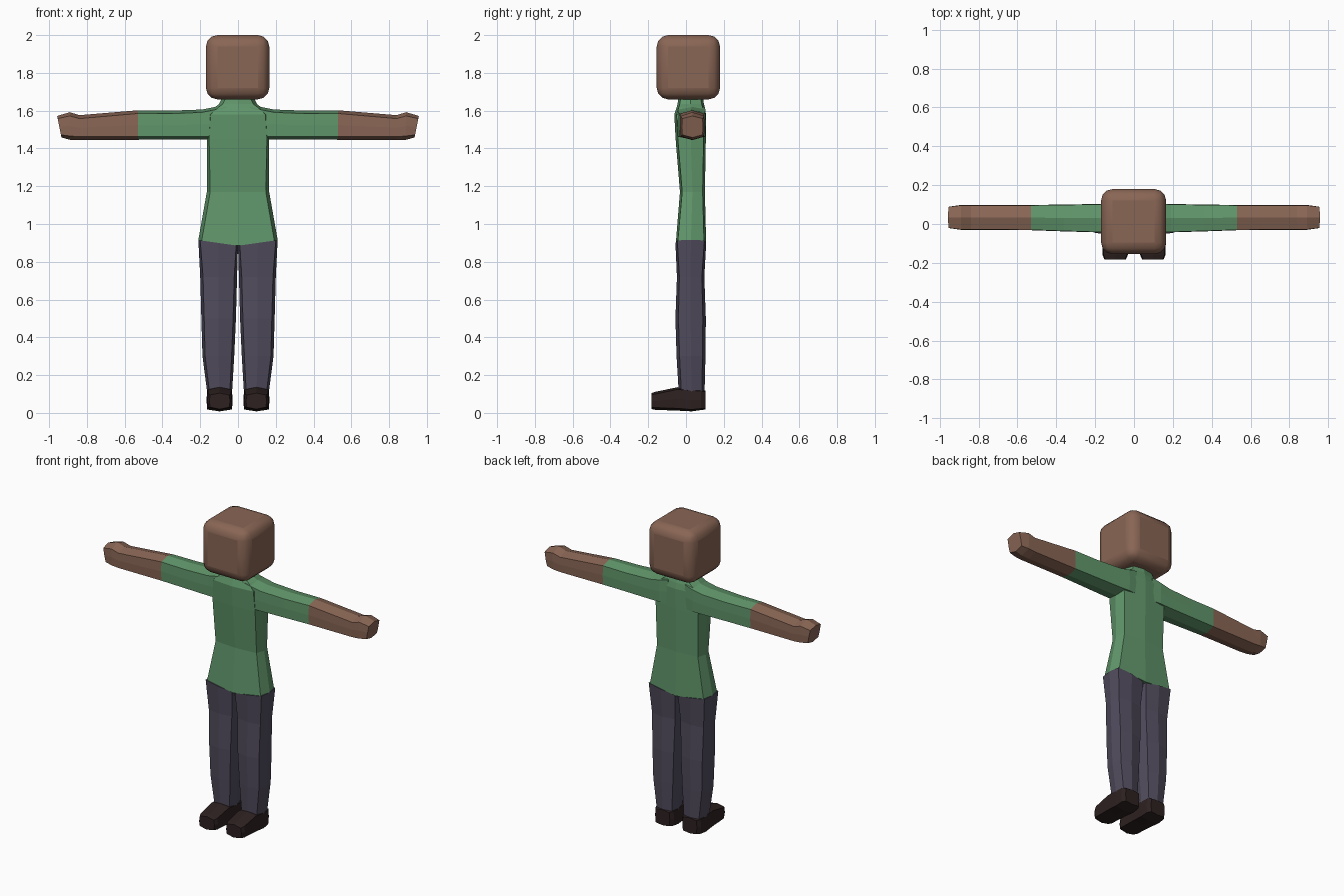
import bpy, bmesh
from mathutils import Vector


def material(name, rgb):
    m = bpy.data.materials.new(name)
    m.diffuse_color = (*rgb, 1)
    return m


SKIN = material("brown_skin", (0.25, 0.132, 0.09))
GREEN = material("green_shirt", (0.118, 0.305, 0.145))
PANTS = material("slate_trousers", (0.08, 0.07, 0.107))
SHOES = material("dark_shoes", (0.027, 0.015, 0.015))


def ring(w, u0, u1, v0, v1, iu, iv):
    """Eight-sided section: inset corners and bulging midpoints.
    w is a position along the part, or a function of (u, v)."""
    um, vm = (u0 + u1) / 2, (v0 + v1) / 2
    pts = [(u0 + iu, v0 + iv), (um, v0), (u1 - iu, v0 + iv), (u1, vm),
           (u1 - iu, v1 - iv), (um, v1), (u0 + iu, v1 - iv), (u0, vm)]
    return [(u, v, w(u, v) if callable(w) else w) for u, v in pts]


def loft(name, rings, axis, mats, side=1, pick=None):
    """Skin the rings along an axis, close both ends, mirror if side is -1."""
    place = {"z": lambda u, v, w: (u * side, v, w),
             "x": lambda u, v, w: (w * side, u, v),
             "y": lambda u, v, w: (u * side, w, v)}[axis]
    bm = bmesh.new()
    loops = [[bm.verts.new(place(*p)) for p in r] for r in rings]
    for a, b in zip(loops, loops[1:]):
        for i in range(8):
            j = (i + 1) % 8
            bm.faces.new((a[i], a[j], b[j], b[i]))
    bm.faces.new(loops[0])
    bm.faces.new(loops[-1])
    bmesh.ops.recalc_face_normals(bm, faces=bm.faces[:])
    if pick:
        for f in bm.faces:
            f.material_index = pick(f.calc_center_median())
    me = bpy.data.meshes.new(name)
    bm.to_mesh(me)
    bm.free()
    for m in mats:
        me.materials.append(m)
    ob = bpy.data.objects.new(name, me)
    bpy.context.collection.objects.link(ob)
    return ob


# Head: rounded cube
bpy.ops.mesh.primitive_cube_add(size=1, location=(-0.002, 0.0125, 1.83))
head = bpy.context.object
head.name = "head"
head.scale = (0.335, 0.335, 0.34)
bpy.ops.object.transform_apply(location=False, rotation=False, scale=True)
bevel = head.modifiers.new("rounding", "BEVEL")
bevel.width, bevel.segments = 0.06, 3
head.data.materials.append(SKIN)
bpy.ops.object.shade_smooth_by_angle()


# Hem dips toward the middle of the body
def hem(u, v):
    return 0.885 + 0.03 * abs(u) / 0.21


# Torso with shoulders and neck
loft("torso", [
    ring(hem, -0.21, 0.21, -0.055, 0.107, 0.018, 0.012),
    ring(1.17, -0.165, 0.165, -0.032, 0.1, 0.018, 0.012),
    ring(1.45, -0.165, 0.165, -0.055, 0.105, 0.012, 0.012),
    ring(1.58, -0.165, 0.165, -0.062, 0.106, 0.02, 0.012),
    ring(1.617, -0.125, 0.125, -0.05, 0.1, 0.02, 0.012),
    ring(1.635, -0.1, 0.1, -0.045, 0.095, 0.02, 0.012),
    ring(1.68, -0.08, 0.08, -0.038, 0.088, 0.02, 0.012)], "z", [GREEN])

for side, label in ((1, "right"), (-1, "left")):
    # Arm: sleeve, then bare forearm and hand with a slanted tip
    loft("arm_" + label, [
        ring(0.06, -0.045, 0.1, 1.45, 1.635, 0.002, 0.015),
        ring(0.12, -0.045, 0.105, 1.448, 1.62, 0.002, 0.015),
        ring(0.19, -0.043, 0.103, 1.447, 1.606, 0.002, 0.015),
        ring(0.36, -0.038, 0.1, 1.447, 1.6, 0.002, 0.016),
        ring(0.53, -0.032, 0.098, 1.446, 1.602, 0.002, 0.017),
        ring(0.84, -0.03, 0.098, 1.444, 1.576, 0.002, 0.018),
        ring(0.89, -0.03, 0.098, 1.446, 1.592, 0.002, 0.02),
        ring(lambda u, v: 0.955 + 0.2 * (v - 1.56), -0.022, 0.09, 1.458, 1.572,
             0.002, 0.014)],
        "x", [GREEN, SKIN], side, lambda c: int(abs(c.x) > 0.53))

    # Trouser leg
    loft("leg_" + label, [
        ring(0.1, 0.032, 0.162, -0.038, 0.098, 0.012, 0.014),
        ring(0.3, 0.02, 0.188, -0.05, 0.103, 0.014, 0.016),
        ring(0.5, 0.011, 0.194, -0.056, 0.105, 0.015, 0.016),
        ring(0.72, 0.005, 0.2, -0.048, 0.097, 0.015, 0.013),
        ring(hem, 0.0, 0.21, -0.056, 0.107, 0.01, 0.01)], "z", [PANTS], side)

    # Shoe
    loft("shoe_" + label, [
        ring(0.102, 0.045, 0.15, 0.018, 0.118, 0.004, 0.006),
        ring(0.08, 0.03, 0.165, 0.015, 0.124, 0.004, 0.008),
        ring(0.03, 0.028, 0.167, 0.008, 0.128, 0.004, 0.01),
        ring(-0.045, 0.03, 0.165, 0.012, 0.136, 0.005, 0.012),
        ring(-0.16, 0.032, 0.162, 0.016, 0.112, 0.005, 0.012),
        ring(-0.182, 0.042, 0.152, 0.02, 0.105, 0.005, 0.01)],
        "y", [SHOES], side)
